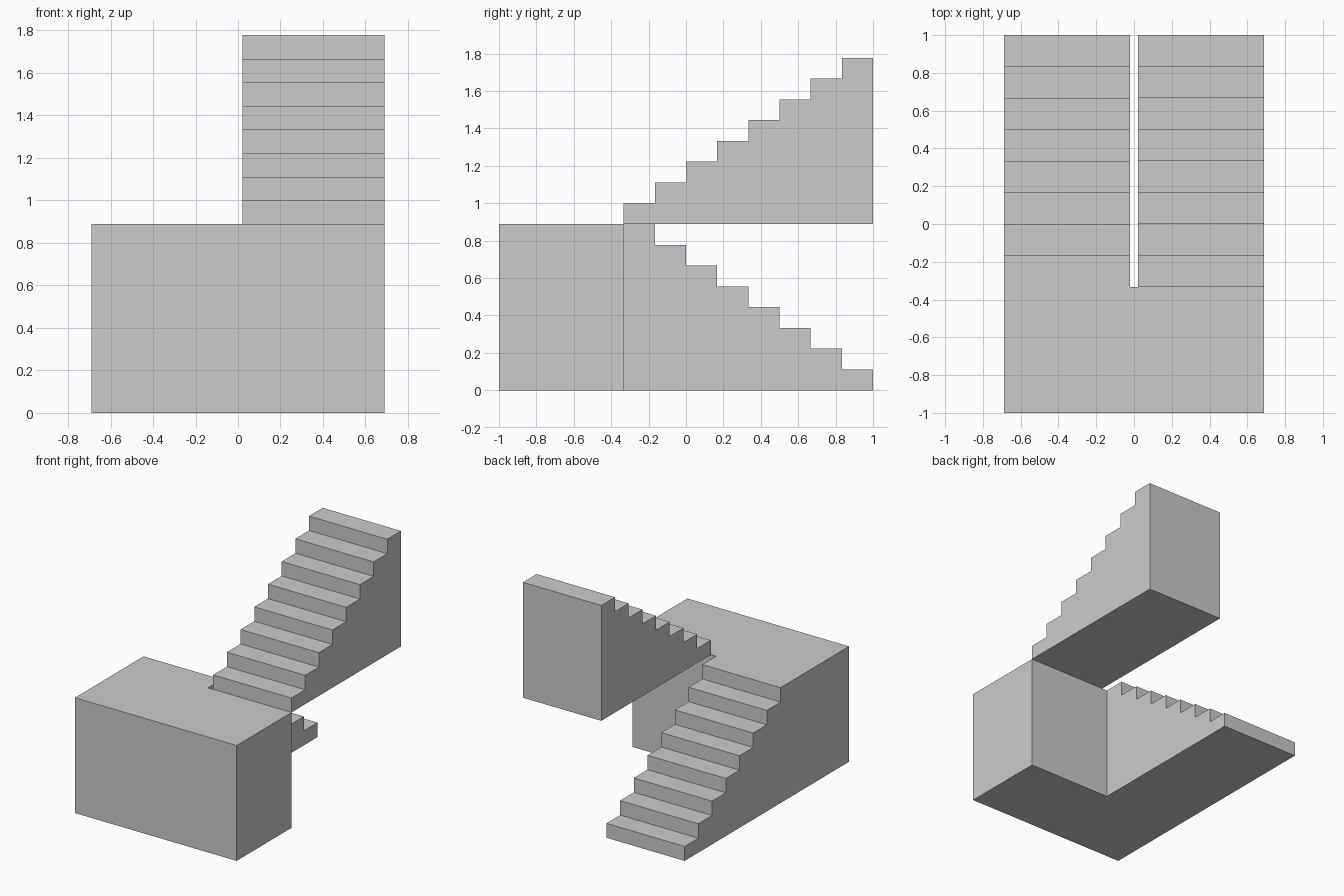
import bpy, bmesh

if "Cube" in bpy.data.objects:
    bpy.data.objects.remove(bpy.data.objects["Cube"])

STEPS = 8
RISE = 1 / 9
TREAD = 1 / 6
HALF = 0.689          # half of the overall width
GAP = 0.022           # half of the gap between the flights
LAND_Y = -1 / 3       # back edge of the landing
LAND_Z = STEPS * RISE


def extrude_profile(name, profile, x0, x1):
    """Solid with a (y, z) outline extruded from x0 to x1."""
    bm = bmesh.new()
    face = bm.faces.new([bm.verts.new((x0, y, z)) for y, z in profile])
    out = bmesh.ops.extrude_face_region(bm, geom=[face])
    moved = [v for v in out["geom"] if isinstance(v, bmesh.types.BMVert)]
    bmesh.ops.translate(bm, verts=moved, vec=(x1 - x0, 0, 0))
    bmesh.ops.recalc_face_normals(bm, faces=bm.faces)
    mesh = bpy.data.meshes.new(name)
    bm.to_mesh(mesh)
    bm.free()
    obj = bpy.data.objects.new(name, mesh)
    bpy.context.collection.objects.link(obj)
    return obj


def stair_profile(y0, run, z0):
    """Solid stair outline climbing from y0 in the direction of run."""
    pts = [(y0, z0)]
    for i in range(STEPS):
        z = z0 + (i + 1) * RISE
        pts += [(y0 + i * run, z), (y0 + (i + 1) * run, z)]
    return pts + [(y0 + STEPS * run, z0)]


# Landing block
extrude_profile("landing", [(-1, 0), (LAND_Y, 0), (LAND_Y, LAND_Z), (-1, LAND_Z)],
                -HALF, HALF)
# Lower flight climbs toward the front, upper flight turns back
extrude_profile("lower_flight", stair_profile(1, -TREAD, 0), -HALF, -GAP)
extrude_profile("upper_flight", stair_profile(LAND_Y, TREAD, LAND_Z), GAP, HALF)
